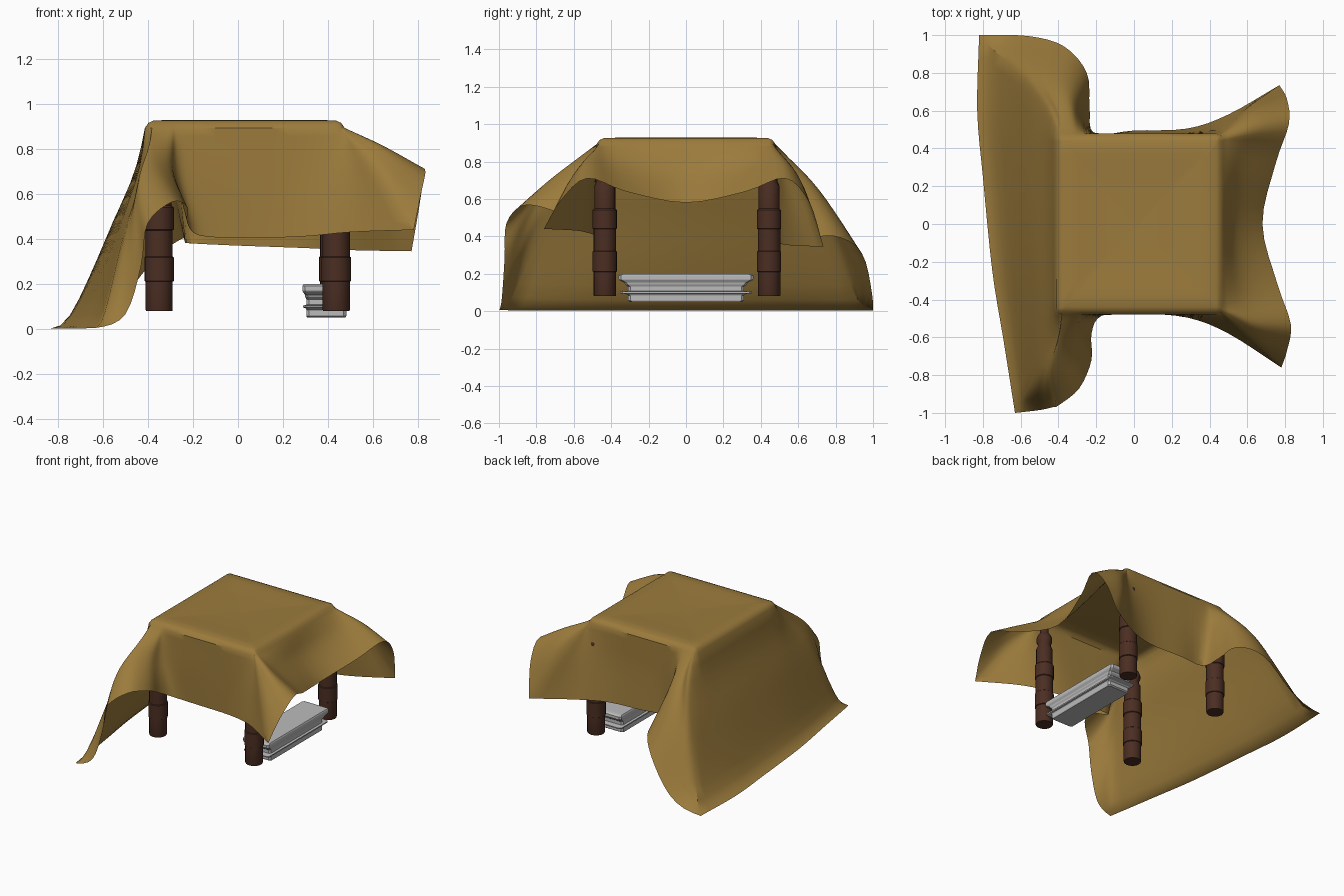
import bpy, bmesh, math
from mathutils import Vector

if "Cube" in bpy.data.objects:
    bpy.data.objects.remove(bpy.data.objects["Cube"])


def material(name, rgb):
    m = bpy.data.materials.new(name)
    m.diffuse_color = (*rgb, 1)
    m.use_nodes = True
    m.node_tree.nodes["Principled BSDF"].inputs["Base Color"].default_value = m.diffuse_color
    return m


CLOTH = material("ochre cloth", (0.33, 0.198, 0.045))
WOOD = material("dark brown wood", (0.070, 0.027, 0.016))
GREY = material("light grey", (0.50, 0.50, 0.50))


def finish(name, bm, mat, smooth=None):
    bmesh.ops.remove_doubles(bm, verts=bm.verts, dist=0.0008)
    bmesh.ops.recalc_face_normals(bm, faces=bm.faces)
    mesh = bpy.data.meshes.new(name)
    bm.to_mesh(mesh)
    bm.free()
    mesh.materials.append(mat)
    ob = bpy.data.objects.new(name, mesh)
    bpy.context.collection.objects.link(ob)
    if smooth:
        bpy.ops.object.select_all(action='DESELECT')
        ob.select_set(True)
        bpy.context.view_layer.objects.active = ob
        bpy.ops.object.shade_smooth_by_angle(angle=math.radians(smooth))
    return ob


def spline(points, steps, closed=False):
    """Catmull-Rom curve through the points."""
    p = [Vector(q) for q in points]
    if closed:
        p = [p[-1]] + p + p[:2]
    else:
        p = [2 * p[0] - p[1]] + p + [2 * p[-1] - p[-2]]
    out = []
    for a, b, c, d in zip(p, p[1:], p[2:], p[3:]):
        for i in range(steps):
            t = i / steps
            out.append(0.5 * (2 * b + (c - a) * t + (2 * a - 5 * b + 4 * c - d) * t * t
                              + (3 * b - a - 3 * c + d) * t ** 3))
    return out if closed else out + [p[-2]]


def loft(bm, rings):
    """Skin between closed rings of equal length."""
    rows = [[bm.verts.new(v) for v in r] for r in rings]
    n = len(rows[0])
    for a, b in zip(rows, rows[1:]):
        for i in range(n):
            j = (i + 1) % n
            bm.faces.new((a[i], a[j], b[j], b[i]))
    return rows


# Cloth: hanging sides, each row is (halfway down point, hem point)
RIGHT = [((.62, -.62, .68), (.78, -.76, .44)),
         ((.64, -.58, .76), (.81, -.67, .59)),
         ((.64, -.51, .815), (.83, -.53, .71)),
         ((.585, -.36, .78), (.76, -.32, .64)),
         ((.54, 0, .745), (.68, 0, .58)),
         ((.585, .36, .78), (.75, .32, .64)),
         ((.64, .50, .815), (.82, .53, .71)),
         ((.63, .59, .74), (.81, .66, .58))]
BACK = [((.61, .62, .63), (.77, .735, .345)),
        ((.48, .53, .63), (.50, .58, .35)),
        ((.28, .485, .65), (.28, .505, .36)),
        ((0, .48, .65), (0, .495, .37)),
        ((-.22, .485, .66), (-.21, .48, .38)),
        ((-.28, .56, .67), (-.235, .62, .385)),
        ((-.33, .66, .69), (-.25, .80, .40)),
        ((-.42, .73, .62), (-.37, .94, .31)),
        ((-.51, .77, .50), (-.56, .995, .08))]
LEFT = [((-.58, .75, .41), (-.82, 1, -.14)),
        ((-.585, .52, .40), (-.83, .60, -.14)),
        ((-.575, .20, .40), (-.80, .25, -.14)),
        ((-.555, -.20, .40), (-.75, -.25, -.14)),
        ((-.53, -.54, .41), (-.69, -.62, -.14))]
FRONT = [((-.51, -.77, .41), (-.63, -1, -.11)),
         ((-.475, -.80, .50), (-.50, -.985, .05)),
         ((-.455, -.79, .59), (-.43, -.97, .28)),
         ((-.43, -.75, .68), (-.40, -.96, .47)),
         ((-.37, -.68, .73), (-.29, -.87, .565)),
         ((-.30, -.60, .72), (-.225, -.72, .54)),
         ((-.27, -.52, .68), (-.225, -.58, .47)),
         ((-.20, -.485, .66), (-.17, -.485, .415)),
         ((.02, -.48, .65), (.02, -.475, .405)),
         ((.28, -.485, .66), (.28, -.495, .41)),
         ((.48, -.53, .67), (.50, -.58, .43))]

# Halfway ring is one smooth loop, the hem keeps its four cloth corners
sides = [RIGHT, BACK, LEFT, FRONT]
mid = spline([r[0] for s in sides for r in s], 4, closed=True)
hem = []
for k, side in enumerate(sides):
    hem += spline([r[1] for r in side + sides[(k + 1) % 4][:1]], 4)[:-1]


def settle(v):
    """Let the cloth come to rest softly on the floor."""
    k = 0.05
    z = v.z if v.z > 0.5 else k * math.log(1 + math.exp(v.z / k))
    return Vector((v.x, v.y, z))


columns = []
for m, h in zip(mid, hem):
    top = Vector((min(max(m.x, -.375), .435), min(max(m.y, -.44), .44), .925))
    out = Vector((m.x - top.x, m.y - top.y, 0)).normalized()
    shoulder = top + out * .022 + Vector((0, 0, -.010))
    edge = top + out * .038 + Vector((0, 0, -.032))
    # the left side falls steeply first, then sweeps outward
    half = edge.lerp(m, .5)
    if m.x < -.4:
        half.x += .035 * min(1, (-.4 - m.x) / .1)
    low = spline([edge, m, h], 6)
    upper = spline([edge, half, m], 3)[:-1]
    centre = Vector((.02, 0, .914))
    inner = [centre.lerp(top, s) for s in (.001, .35, .7, .85)]
    inner[3].z += .004
    columns.append(inner + [top, shoulder]
                   + [settle(u.lerp(v, i / 6)) for i, (u, v) in enumerate(zip(upper, low))]
                   + [settle(v) for v in low[6:]])

bm = bmesh.new()
loft(bm, list(zip(*columns)))
finish("draped_cloth", bm, CLOTH, 35)

# Turned legs
LEG = [(.058, .08), (.060, .085), (.060, .21), (.065, .213), (.065, .318), (.060, .322),
       (.060, .438), (.065, .442), (.065, .54), (.056, .548), (.056, .67), (.044, .695),
       (.044, .71), (.054, .73), (.054, .755), (.044, .78), (.030, .80), (.028, .87)]
for name, x, y in (("front_left_leg", -.350, -.434), ("back_left_leg", -.350, .444),
                   ("front_right_leg", .436, -.434), ("back_right_leg", .424, .444)):
    bm = bmesh.new()
    n = 20
    rows = loft(bm, [[(x + r * math.cos(i * math.tau / n), y + r * math.sin(i * math.tau / n), z)
                      for i in range(n)] for r, z in LEG])
    bm.faces.new(rows[0])
    bm.faces.new(rows[-1])
    finish(name, bm, WOOD, 30)

# Moulded footrest between the right legs: (inset from widest outline, height)
STEP = [(.06, .05), (.05, .057), (.05, .085), (.04, .092), (.012, .095), (.008, .098),
        (.008, .104), (.05, .108), (.05, .132), (.035, .142), (.03, .152), (.004, .166),
        (0, .172), (0, .19), (.012, .198), (.03, .2)]
bm = bmesh.new()
rings = []
for d, z in STEP:
    hx, hy, c = .106 - .35 * d, .36 - d, .012
    quarter = [(hx, hy - c), (hx - c, hy)]
    ring = quarter + [(-a, b) for a, b in reversed(quarter)]
    ring += [(-a, -b) for a, b in ring]
    rings.append([(.392 + a, b, z) for a, b in ring])
rows = loft(bm, rings)
bm.faces.new(rows[0])
bm.faces.new(rows[-1])
finish("footrest", bm, GREY)
